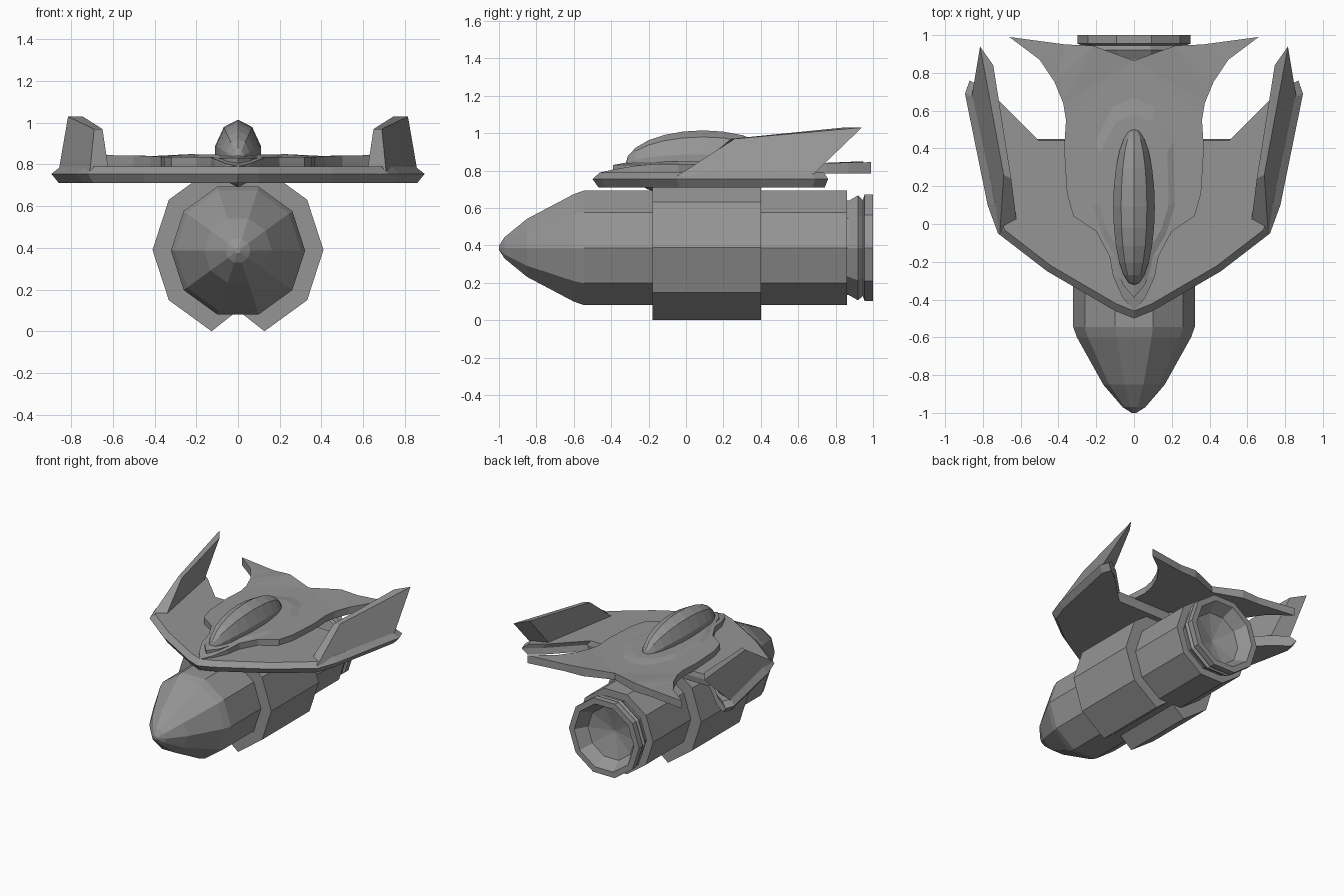
import bpy, bmesh, math

cube = bpy.data.objects.get("Cube")
if cube:
    bpy.data.objects.remove(cube)

# Single hull colour
grey = bpy.data.materials.new("hull grey")
grey.use_nodes = True
colour = (0.3, 0.3, 0.3, 1)
grey.diffuse_color = colour
grey.node_tree.nodes["Principled BSDF"].inputs["Base Color"].default_value = colour


def finish(name, bm):
    bmesh.ops.recalc_face_normals(bm, faces=bm.faces)
    mesh = bpy.data.meshes.new(name)
    bm.to_mesh(mesh)
    bm.free()
    mesh.materials.append(grey)
    obj = bpy.data.objects.new(name, mesh)
    bpy.context.collection.objects.link(obj)
    return obj


def loft(name, loops):
    """Skin a stack of equal-length loops and cap both ends."""
    bm = bmesh.new()
    rows = [[bm.verts.new(p) for p in loop] for loop in loops]
    count = len(rows[0])
    for a, b in zip(rows, rows[1:]):
        for i in range(count):
            j = (i + 1) % count
            bm.faces.new((a[i], a[j], b[j], b[i]))
    caps = [bm.faces.new(rows[0]), bm.faces.new(rows[-1])]
    bmesh.ops.recalc_face_normals(bm, faces=bm.faces)
    bmesh.ops.triangulate(bm, faces=caps)
    return finish(name, bm)


def mirrored(half):
    """Close a half outline that starts and ends on the centre line."""
    return half + [(-p[0], *p[1:]) for p in reversed(half[1:-1])]


def lathe(name, profile, sides=10, z=0.387):
    """Faceted body of revolution along y from (y, radius) pairs."""
    angles = [math.tau * i / sides for i in range(sides)]
    return loft(name, [[(r * math.cos(a), y, z + r * math.sin(a)) for a in angles]
                       for y, r in profile])


# Rocket body with faceted nose
lathe("rocket_body", [(-1, 0.012), (-0.97, 0.06), (-0.85, 0.163), (-0.6, 0.302),
                      (-0.545, 0.322), (0.86, 0.322), (0.86, 0.2)])

# Hollow engine nozzle
lathe("engine_nozzle", [(0.84, 0.265), (0.87, 0.265), (0.92, 0.295), (0.945, 0.27),
                        (0.955, 0.3), (1, 0.3), (1, 0.255), (0.91, 0.2), (0.865, 0.01)])

# Collar around the body, split underneath
collar = [(0.41 * math.cos(a), 0.39 + 0.41 * math.sin(a))
          for a in (math.radians(36 * i - 72) for i in range(10))]
collar.append((0, 0.1))
loft("body_collar", [[(x, y, z) for x, z in collar] for y in (-0.18, 0.4)])

# Swept wing plate with a knife-edge rim
wing = [(0, -0.5), (0.1, -0.46), (0.46, -0.25), (0.72, -0.05), (0.775, 0.1), (0.895, 0.69),
        (0.87, 0.76), (0.76, 0.68), (0.68, 0.6), (0.53, 0.45), (0, 0.45)]
layers = [(0.96, 0.71), (1, 0.755), (0.95, 0.79)]
loft("wing_plate", [mirrored([(x * s, 0.3 + (y - 0.3) * s, z) for x, y in wing])
                    for s, z in layers])

# Upright fins at the wing ends
fin_base = [(0.71, -0.05, 0.77), (0.86, 0.67, 0.77), (0.73, 0.62, 0.77), (0.62, 0, 0.77)]
fin_top = [(0.69, 0.26, 0.97), (0.815, 0.94, 1.03), (0.745, 0.84, 1.03), (0.65, 0.24, 0.97)]
for side, label in ((1, "left"), (-1, "right")):
    loft(label + "_fin", [[(side * x, y, z) for x, y, z in loop]
                          for loop in (fin_base, fin_top)])

# Upper hull flaring into a forked tail: x, y, top height
hull = [(0, -0.46, 0.79), (0.06, -0.39, 0.805), (0.11, -0.28, 0.825), (0.13, -0.17, 0.835),
        (0.2, -0.04, 0.835), (0.32, 0.04, 0.835), (0.355, 0.16, 0.835), (0.37, 0.4, 0.835),
        (0.36, 0.55, 0.835), (0.375, 0.64, 0.837), (0.42, 0.75, 0.84), (0.5, 0.87, 0.843),
        (0.66, 0.99, 0.845), (0.36, 0.95, 0.84), (0.22, 0.945, 0.85), (0, 0.865, 0.835)]
loft("upper_hull", [mirrored([(x, y, 0.785) for x, y, z in hull]),
                    mirrored([(x, y, z) for x, y, z in hull])])

# Raised collar around the canopy
surround = [(0, -0.39), (0.06, -0.32), (0.1, -0.2), (0.18, -0.06), (0.23, 0.1),
            (0.22, 0.45), (0.12, 0.65), (0, 0.7)]
loft("canopy_surround", [mirrored([(x * s, 0.1 + (y - 0.1) * s, z) for x, y in surround])
                         for s, z in ((1, 0.8), (1, 0.83), (0.8, 0.848))])

# Long faceted canopy
bm = bmesh.new()
bmesh.ops.create_uvsphere(bm, u_segments=10, v_segments=12, radius=1)
for v in bm.verts:
    x, y, z = v.co
    v.co = (0.116 * x, 0.09 + 0.415 * z, 0.83 + 0.185 * y)
finish("canopy", bm)
